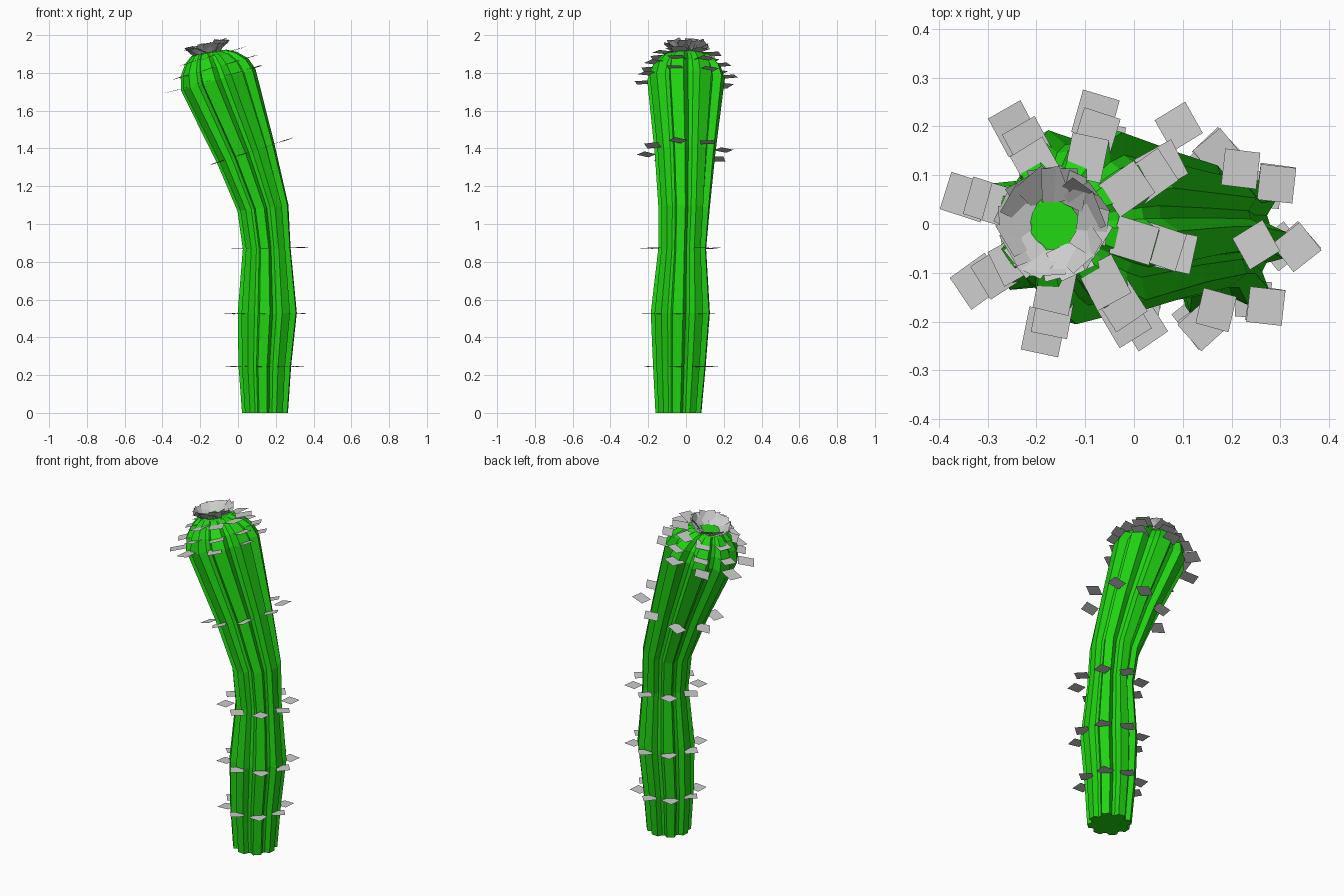
import bpy, bmesh, math, random
from mathutils import Matrix, Vector

if "Cube" in bpy.data.objects:
    bpy.data.objects.remove(bpy.data.objects["Cube"])

random.seed(4)
RIBS = 8

green = bpy.data.materials.new("cactus_green")
green.diffuse_color = (0.015, 0.66, 0.006, 1)
green.use_nodes = True
green.node_tree.nodes["Principled BSDF"].inputs["Base Color"].default_value = green.diffuse_color


def frame(x, y, z, tilt):
    return Matrix.Translation((x, y, z)) @ Matrix.Rotation(math.radians(-tilt), 4, 'Y')


def rot(deg, axis):
    return Matrix.Rotation(math.radians(deg), 4, axis)


def phase(z):
    # the ribs twist slightly towards the top
    return -5 - 9 * max(0, min(1, (z - .87) / .85))


def finish(name, bm, mat=None):
    me = bpy.data.meshes.new(name)
    bm.to_mesh(me)
    bm.free()
    ob = bpy.data.objects.new(name, me)
    bpy.context.collection.objects.link(ob)
    if mat:
        me.materials.append(mat)
    return ob


def plate(bm, m, w, l):
    # flat quad centred on the matrix origin
    pts = [(-l, -w), (l, -w), (l, w), (-l, w)]
    bm.faces.new([bm.verts.new(m @ Vector((x / 2, y / 2, 0))) for x, y in pts])


# ribbed body: x, y, z, radius, tilt of each section
sections = [(.143, -.04, 0, .122, 0), (.142, -.035, .25, .14, 0), (.155, -.03, .53, .157, 0),
            (.152, -.02, .87, .127, 1), (.132, -.01, 1.085, .136, 7), (.042, -.005, 1.37, .16, 18),
            (-.105, 0, 1.765, .206, 16), (-.125, 0, 1.83, .185, 15), (-.143, 0, 1.88, .14, 13),
            (-.155, 0, 1.905, .095, 11), (-.158, 0, 1.91, .053, 8)]
bm = bmesh.new()
rings = []
for i, (x, y, z, r, tilt) in enumerate(sections):
    m = frame(x, y, z, tilt)
    ring = []
    for k in range(RIBS):
        for off, s in ((-10, 1), (10, 1), (18, .81), (27, .81)):
            if i == len(sections) - 1:
                s = max(s, .93)
            a = math.radians(phase(z) + 45 * k + off)
            ring.append(bm.verts.new(m @ Vector((r * s * math.cos(a), r * s * math.sin(a), 0))))
    rings.append(ring)
for lo, hi in zip(rings, rings[1:]):
    n = len(lo)
    for j in range(n):
        bm.faces.new((lo[j], lo[(j + 1) % n], hi[(j + 1) % n], hi[j]))
bm.faces.new(rings[0][::-1])
bm.faces.new(rings[-1])
finish("cactus_body", bm, green)

# spine plates: x, y, z, radius, tilt, twist, width, length
spine_rings = [(.142, -.032, .245, .16, 0, 45, .073, .073), (.155, -.03, .525, .178, 0, 45, .073, .073),
               (.156, -.032, .872, .178, 1, 45, .073, .073), (.056, -.005, 1.38, .208, 18, 45, .075, .075),
               (-.132, 0, 1.765, .228, 16, 0, .08, .09), (-.122, 0, 1.83, .19, 16, 0, .08, .09),
               (-.13, 0, 1.89, .14, 16, 0, .08, .09)]
bm = bmesh.new()
for x, y, z, r, tilt, twist, w, l in spine_rings:
    for k in range(RIBS):
        m = (frame(x, y, z, tilt) @ rot(phase(z) + 360 * k / RIBS, 'Z')
             @ Matrix.Translation((r, 0, 0))
             @ rot(random.uniform(-4, 4), 'X') @ rot(random.uniform(-3, 3), 'Y')
             @ rot(twist + random.uniform(-4, 4), 'Z'))
        plate(bm, m, w, l)
finish("spines", bm)

# flower: overlapping petals opening up and outward around the crown
bm = bmesh.new()
for k in range(22):
    m = (frame(-.163, 0, 1.928, 14) @ rot(360 * k / 22, 'Z')
         @ Matrix.Translation((.08, 0, 0))
         @ rot(-38 + random.uniform(-14, 14), 'Y')
         @ rot(random.uniform(-18, 18), 'X') @ rot(random.uniform(-15, 15), 'Z'))
    plate(bm, m, .075, .08)
finish("flower_petals", bm)
